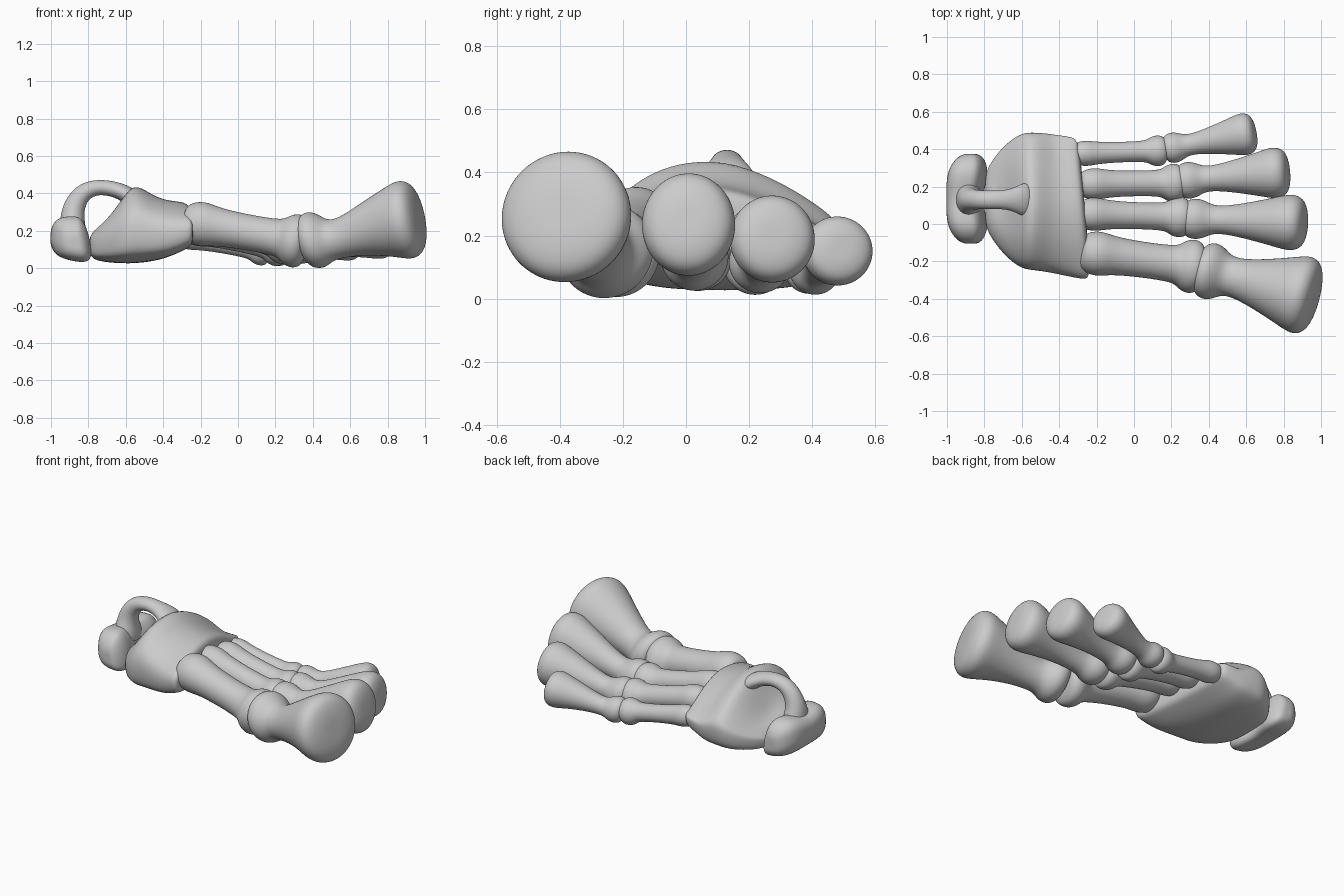
import bpy, bmesh, math
from mathutils import Vector

cube = bpy.data.objects.get("Cube")
if cube:
    bpy.data.objects.remove(cube)

bone = bpy.data.materials.new("bone_grey")
bone.use_nodes = True
bone.diffuse_color = (0.6, 0.6, 0.6, 1)
bone.node_tree.nodes["Principled BSDF"].inputs["Base Color"].default_value = (0.6, 0.6, 0.6, 1)

SIDES = 20


def power(v, p):
    return math.copysign(abs(v) ** p, v)


def section(p=1.0):
    """Unit superellipse: p = 1 is a circle, smaller is boxier."""
    for i in range(SIDES):
        a = math.tau * i / SIDES
        yield power(math.cos(a), p), power(math.sin(a), p)


def loft(name, rings):
    """Skin closed rings, cap the ends and smooth the surface."""
    bm = bmesh.new()
    loops = [[bm.verts.new(p) for p in ring] for ring in rings]
    for a, b in zip(loops, loops[1:]):
        for i in range(SIDES):
            j = (i + 1) % SIDES
            bm.faces.new((a[i], a[j], b[j], b[i]))
    for loop in (loops[0], loops[-1]):
        centre = bm.verts.new(sum((v.co for v in loop), Vector()) / SIDES)
        for i in range(SIDES):
            bm.faces.new((loop[i], loop[(i + 1) % SIDES], centre))
    bmesh.ops.recalc_face_normals(bm, faces=bm.faces)
    mesh = bpy.data.meshes.new(name)
    bm.to_mesh(mesh)
    bm.free()
    mesh.materials.append(bone)
    mesh.shade_smooth()
    obj = bpy.data.objects.new(name, mesh)
    bpy.context.collection.objects.link(obj)
    sub = obj.modifiers.new("smooth", 'SUBSURF')
    sub.levels = sub.render_levels = 2
    return obj


def round_bone(name, start, end, profile, radius, stretch=1.0, sag=0.0):
    """Turned bone: profile lists (fraction along axis, radius fraction).
    The section grows taller by stretch towards the end; the neck sags."""
    start, end = Vector(start), Vector(end)
    axis = (end - start).normalized()
    side = Vector((0, 0, 1)).cross(axis).normalized()
    up = axis.cross(side)
    rings = []
    for t, r in profile:
        c = start.lerp(end, t)
        c.z -= sag * math.exp(-((t - .3) / .2) ** 2)
        tall = 1 + (stretch - 1) * t
        rings.append([c + (side * u + up * v * tall) * r * radius * 1.02 for u, v in section()])
    loft(name, rings)


# Long foot bones and toe bones: base, shaft, knuckle; knob, neck, domed tip
LONG = [(0, .5), (.03, .7), (.1, .83), (.17, .84), (.25, .76), (.35, .7), (.55, .67),
        (.74, .69), (.8, .78), (.84, .95), (.9, 1.04), (.95, .98), (.98, .85), (1, .5)]
TOE = [(0, .4), (.02, .6), (.06, .71), (.12, .74), (.18, .66), (.24, .52), (.33, .5),
       (.5, .63), (.7, .84), (.81, .97), (.88, 1.02), (.94, .95), (.98, .77), (1, .42)]
digits = [
    ("first", (-.29, -.145, .253), (.37, -.235, .135), .14,
     (.34, -.235, .15), (.975, -.4, .275), .208, 1.0, .032),
    ("second", (-.3, .055, .25), (.30, .035, .118), .105,
     (.26, .03, .128), (.92, .005, .25), .147, 1.12, .022),
    ("third", (-.29, .213, .22), (.265, .22, .102), .1,
     (.23, .228, .112), (.828, .28, .2), .134, 1.03, .018),
    ("fourth", (-.33, .375, .18), (.175, .393, .088), .08,
     (.16, .398, .09), (.65, .492, .16), .111, .98, .012),
]
for label, base, knuckle, r_long, toe_start, toe_tip, r_toe, stretch, sag in digits:
    round_bone(label + "_long_bone", base, knuckle, LONG, r_long)
    round_bone(label + "_toe", toe_start, toe_tip, TOE, r_toe, stretch, sag)

# Ankle block: x, right y, left y, bottom, top
block = [(-.795, .0, .26, .08, .17), (-.775, -.06, .32, .045, .22),
         (-.70, -.165, .42, .03, .3), (-.61, -.24, .488, .025, .415),
         (-.55, -.25, .495, .025, .465), (-.46, -.26, .488, .035, .4),
         (-.35, -.285, .48, .055, .37), (-.265, -.3, .47, .095, .365),
         (-.23, -.295, .45, .115, .345)]
rings = []
for x, y0, y1, z0, z1 in block:
    mid = z0 + (z1 - z0) * .42
    ring = []
    for u, v in section(.76):
        y = (y0 + y1) / 2 + u * (y1 - y0) / 2
        if v > 0:
            # top slopes down to both sides, with a hollow at the back
            z = mid + v * (z1 - mid)
            z -= v * (.11 * max(0, y - .15) + .05 * max(0, -y)) / .25
            z -= .09 * v * math.exp(-((x + .69) / .07) ** 2 - ((y - .14) / .14) ** 2)
        else:
            z = mid + power(v, .6) * (mid - z0)
        skew = -.085 * (y - y0) if x > -.4 else 0
        ring.append(Vector((x + skew, y, z)))
    rings.append(ring)
loft("ankle_block", rings)

# Heel: y, back x, front x, bottom, top
heel = [(-.105, -.91, -.83, .09, .18), (-.085, -.95, -.795, .055, .235),
        (-.03, -.99, -.765, .035, .28), (.04, -1.005, -.77, .035, .28),
        (.13, -1.005, -.8, .04, .255), (.23, -1.005, -.77, .035, .28),
        (.3, -.99, -.765, .035, .28), (.355, -.95, -.79, .055, .24),
        (.375, -.91, -.83, .09, .19)]
rings = []
for y, x0, x1, z0, z1 in heel:
    ring = []
    for u, v in section(.68):
        # wide sloping foot, narrow crest leaning to the back
        taper = .78 - .26 * v if u > 0 else 1
        x = (x0 + x1) / 2 + u * taper * (x1 - x0) / 2
        z = (z0 + z1) / 2 + v * (z1 - z0) / 2 - .2 * (x + .87) * (v < 0)
        ring.append(Vector((x, y, z)))
    rings.append(ring)
loft("heel", rings)

# Arched strut from heel to ankle block: x, z, side radius, thickness
strut = [(-.88, .16, .13, .07), (-.885, .23, .1, .07), (-.885, .3, .065, .063),
         (-.86, .37, .053, .055), (-.81, .42, .05, .047), (-.74, .435, .05, .041),
         (-.67, .425, .053, .042), (-.61, .405, .08, .045), (-.565, .37, .1, .05)]
rings = []
for i, (x, z, width, thick) in enumerate(strut):
    a, b = strut[max(i - 1, 0)], strut[min(i + 1, len(strut) - 1)]
    run = Vector((b[0] - a[0], 0, b[1] - a[1])).normalized()
    up = Vector((-run.z, 0, run.x))
    rings.append([Vector((x, .13 + u * width, z)) + up * v * thick for u, v in section()])
loft("heel_strut", rings)
